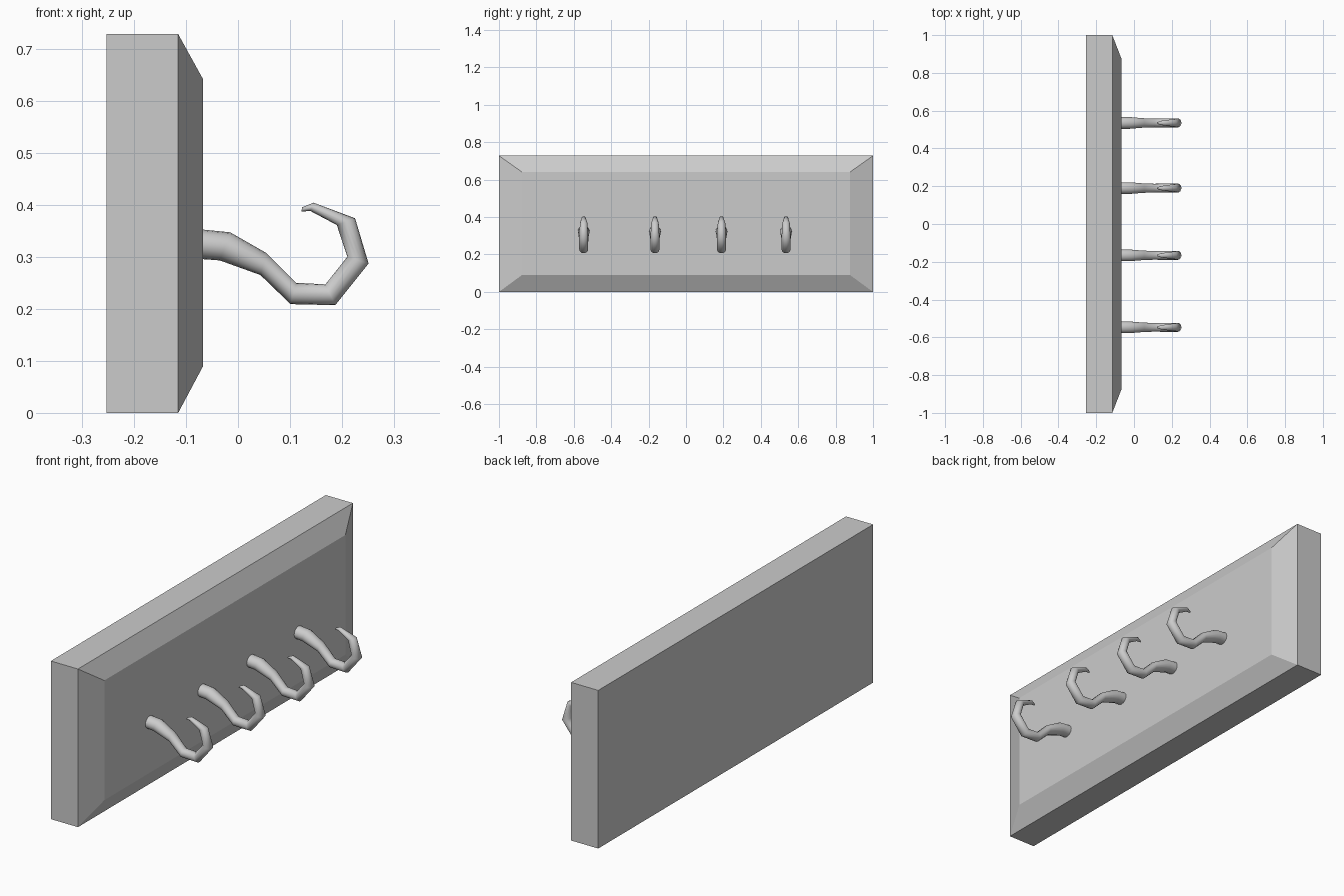
import bpy, bmesh
from math import sin, cos, pi, radians
from mathutils import Vector

if "Cube" in bpy.data.objects:
    bpy.data.objects.remove(bpy.data.objects["Cube"])


def loft(name, rings, smooth=False):
    """Skin a list of closed rings and cap both ends."""
    bm = bmesh.new()
    loops = [[bm.verts.new(p) for p in ring] for ring in rings]
    n = len(loops[0])
    for a, b in zip(loops, loops[1:]):
        for i in range(n):
            j = (i + 1) % n
            bm.faces.new((a[i], a[j], b[j], b[i]))
    bm.faces.new(loops[0])
    bm.faces.new(loops[-1])
    bmesh.ops.recalc_face_normals(bm, faces=bm.faces)
    mesh = bpy.data.meshes.new(name)
    bm.to_mesh(mesh)
    bm.free()
    obj = bpy.data.objects.new(name, mesh)
    bpy.context.collection.objects.link(obj)
    if smooth:
        bpy.ops.object.select_all(action='DESELECT')
        obj.select_set(True)
        bpy.context.view_layer.objects.active = obj
        bpy.ops.object.shade_smooth_by_angle(angle=radians(65))
    return obj


# Backboard with a chamfered front
def rect(x, y, z0, z1):
    return [(x, -y, z0), (x, y, z0), (x, y, z1), (x, -y, z1)]


loft("backboard", [rect(-0.253, 1, 0, 0.728),
                   rect(-0.115, 1, 0, 0.728),
                   rect(-0.067, 0.877, 0.09, 0.641)])

# Hook cross-sections: outer (x, z), inner (x, z), half width in y
SECTIONS = [
    (-0.075, 0.353, -0.075, 0.296, 0.031),
    (-0.015, 0.347, -0.035, 0.293, 0.031),
    (0.055, 0.307, 0.043, 0.265, 0.025),
    (0.112, 0.250, 0.101, 0.209, 0.023),
    (0.168, 0.247, 0.187, 0.207, 0.024),
    (0.210, 0.300, 0.251, 0.287, 0.024),
    (0.190, 0.361, 0.225, 0.374, 0.020),
    (0.139, 0.388, 0.145, 0.404, 0.011),
    (0.122, 0.387, 0.123, 0.395, 0.004),
]
SIDES = 16


def hook_ring(y, x0, z0, x1, z1, w):
    a, b = Vector((x0, y, z0)), Vector((x1, y, z1))
    mid, half = (a + b) / 2, (a - b) / 2
    return [mid + half * cos(t) + Vector((0, w * sin(t), 0))
            for t in (2 * pi * i / SIDES for i in range(SIDES))]


# Row of four hooks
for k, y in enumerate((-0.547, -0.166, 0.19, 0.535)):
    loft(f"hook_{k + 1}", [hook_ring(y, *s) for s in SECTIONS], smooth=True)
